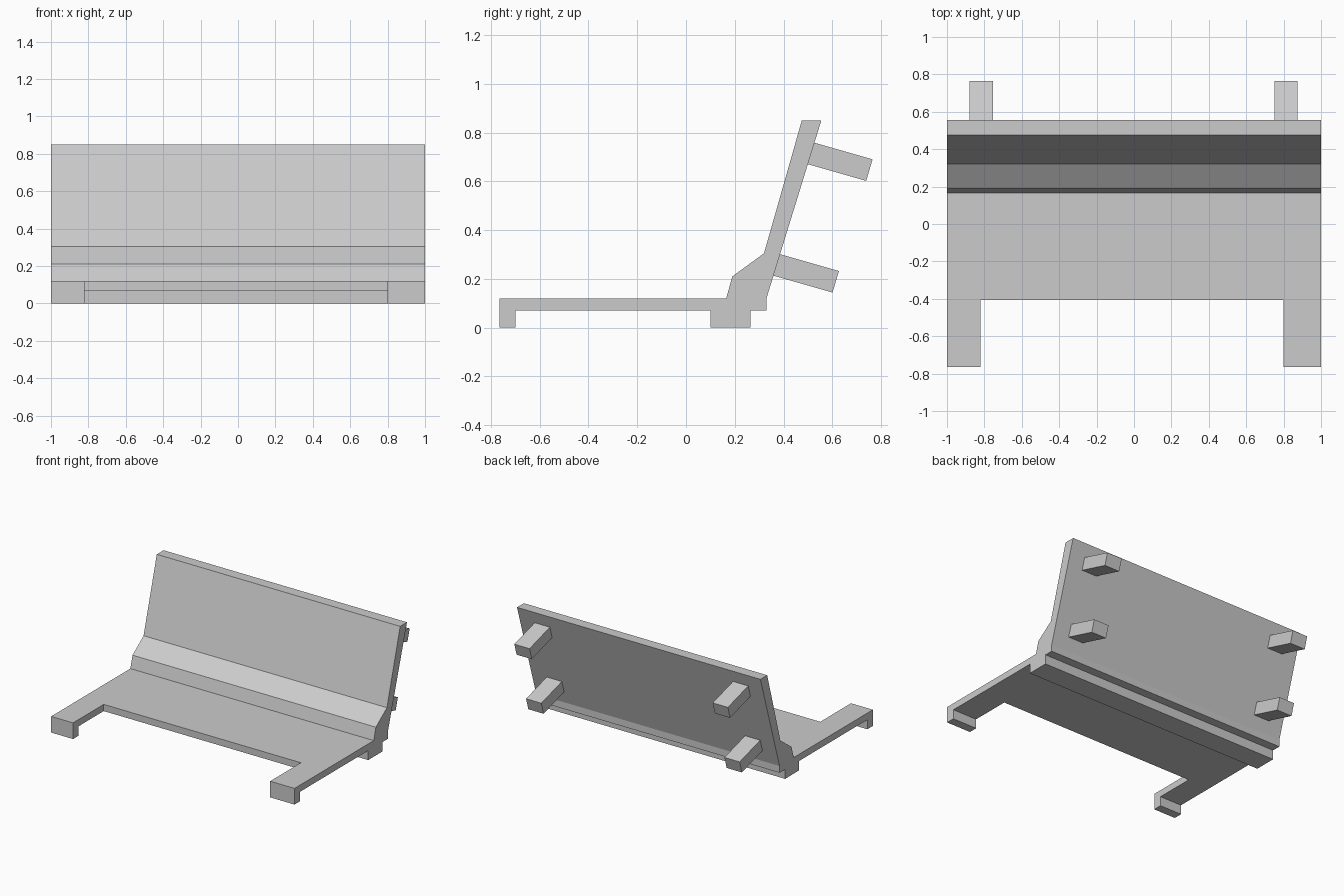
import bpy, bmesh
from mathutils import Vector

cube = bpy.data.objects.get("Cube")
if cube:
    bpy.data.objects.remove(cube, do_unlink=True)

grey = bpy.data.materials.new("plain grey")
grey.use_nodes = True
grey.diffuse_color = (0.6, 0.6, 0.6, 1)
grey.node_tree.nodes["Principled BSDF"].inputs["Base Color"].default_value = (0.6, 0.6, 0.6, 1)


def extrude_profile(name, points, x0, x1):
    """Sweep a closed (y, z) outline from x0 to x1."""
    bm = bmesh.new()
    face = bm.faces.new([bm.verts.new((x0, y, z)) for y, z in points])
    swept = bmesh.ops.extrude_face_region(bm, geom=[face])["geom"]
    verts = [g for g in swept if isinstance(g, bmesh.types.BMVert)]
    bmesh.ops.translate(bm, verts=verts, vec=Vector((x1 - x0, 0, 0)))
    bmesh.ops.recalc_face_normals(bm, faces=bm.faces)
    mesh = bpy.data.meshes.new(name)
    bm.to_mesh(mesh)
    bm.free()
    mesh.materials.append(grey)
    obj = bpy.data.objects.new(name, mesh)
    bpy.context.collection.objects.link(obj)
    return obj


# Base plate, rear rib, sloped bolster and leaning back panel in one section
section = [(-0.765, 0), (-0.70, 0), (-0.70, 0.07), (0.10, 0.07), (0.10, 0),
           (0.265, 0), (0.265, 0.07), (0.33, 0.07), (0.33, 0.12),
           (0.555, 0.85), (0.475, 0.85), (0.32, 0.305), (0.19, 0.21),
           (0.165, 0.12), (-0.765, 0.12)]
body = extrude_profile("base_and_back_panel", section, -1, 1)

# Front notch that leaves an arm with a foot lip on each side
notch = extrude_profile("front_notch_cutter",
                        [(-1, -0.2), (-0.405, -0.2), (-0.405, 0.3), (-1, 0.3)],
                        -0.82, 0.80)
notch.hide_render = True
notch.hide_viewport = True
notch.display_type = 'WIRE'
cut = body.modifiers.new("front_notch", 'BOOLEAN')
cut.operation = 'DIFFERENCE'
cut.solver = 'EXACT'
cut.object = notch

# Four pegs square to the rear of the back panel
out, down = Vector((0.245, -0.07)), Vector((-0.026, -0.088))
for level, corner in (("upper", (0.52, 0.76)), ("lower", (0.382, 0.302))):
    start = Vector(corner)
    outline = [start, start + out, start + out + down, start + down]
    for side, x in (("right", -0.88), ("left", 0.75)):
        extrude_profile(f"{level}_{side}_peg", outline, x, x + 0.125)
